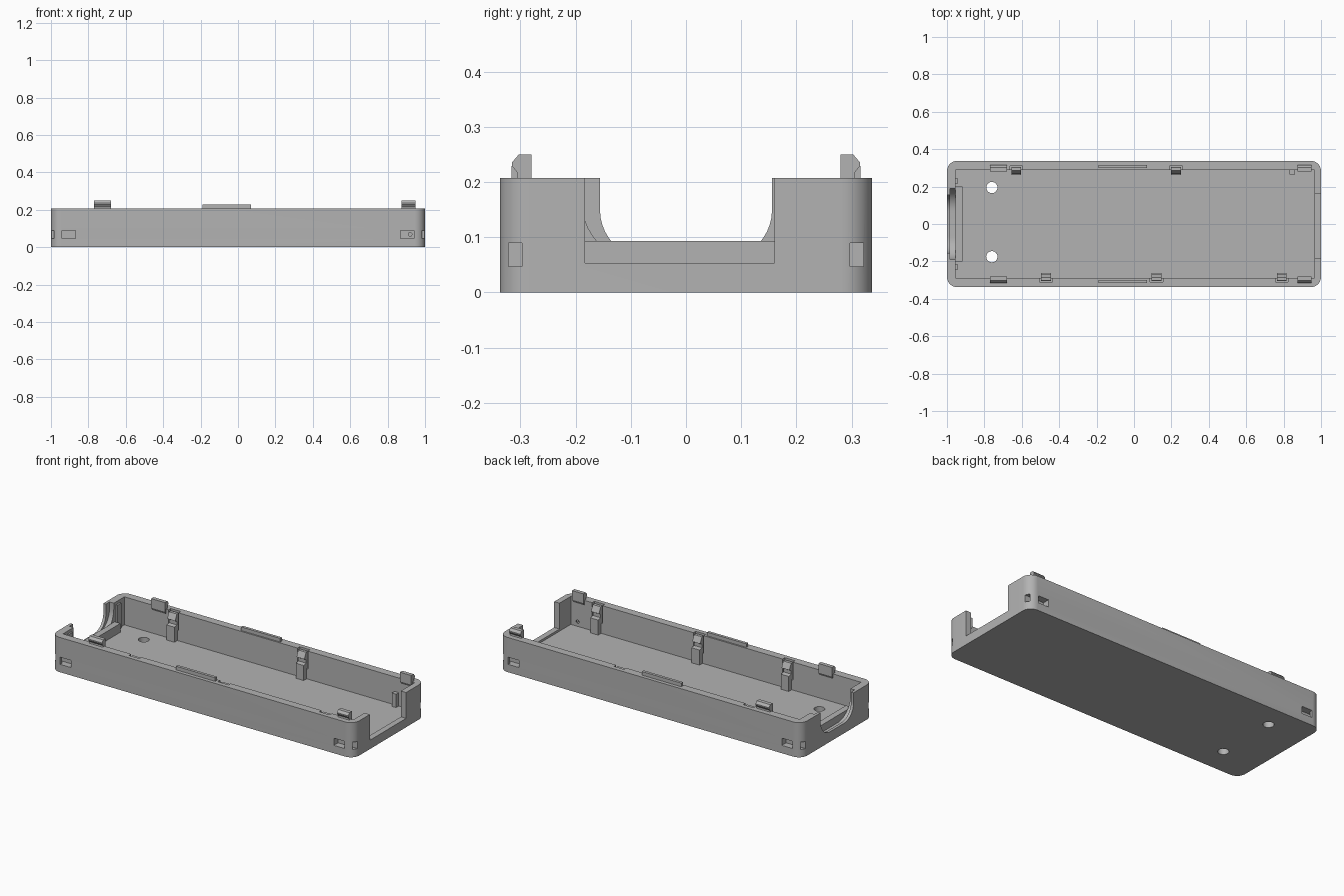
import bpy, bmesh, math
from mathutils import Vector

cube = bpy.data.objects.get("Cube")
if cube:
    bpy.data.objects.remove(cube)

gray = bpy.data.materials.new("plain gray")
gray.use_nodes = True
gray.diffuse_color = (0.45, 0.45, 0.45, 1)
gray.node_tree.nodes["Principled BSDF"].inputs["Base Color"].default_value = gray.diffuse_color

H = 0.2075      # rim height
FLOOR = 0.04    # inside floor height


def prism(name, pts, axis, lo, hi):
    """Extrude a 2D outline along x (points are y,z), y (x,z) or z (x,y)."""
    def place(p, t):
        return {"x": (t, p[0], p[1]), "y": (p[0], t, p[1]), "z": (p[0], p[1], t)}[axis]
    bm = bmesh.new()
    a = [bm.verts.new(place(p, lo)) for p in pts]
    b = [bm.verts.new(place(p, hi)) for p in pts]
    bm.faces.new(a)
    bm.faces.new(b)
    for i in range(len(pts)):
        j = (i + 1) % len(pts)
        bm.faces.new((a[i], a[j], b[j], b[i]))
    bmesh.ops.recalc_face_normals(bm, faces=bm.faces)
    mesh = bpy.data.meshes.new(name)
    bm.to_mesh(mesh)
    bm.free()
    mesh.materials.append(gray)
    ob = bpy.data.objects.new(name, mesh)
    bpy.context.collection.objects.link(ob)
    return ob


def box(name, x0, x1, y0, y1, z0, z1):
    return prism(name, [(x0, y0), (x1, y0), (x1, y1), (x0, y1)], "z", z0, z1)


def arc(cx, cy, r, start, end, n=10):
    angles = [math.radians(start + (end - start) * i / n) for i in range(n + 1)]
    return [(cx + r * math.cos(t), cy + r * math.sin(t)) for t in angles]


def rounded(x0, x1, y0, y1, r):
    return (arc(x1 - r, y1 - r, r, 0, 90) + arc(x0 + r, y1 - r, r, 90, 180)
            + arc(x0 + r, y0 + r, r, 180, 270) + arc(x1 - r, y0 + r, r, 270, 360))


def cut(target, cutter):
    cutter.hide_render = True
    mod = target.modifiers.new("cut", "BOOLEAN")
    mod.operation = "DIFFERENCE"
    mod.solver = "EXACT"
    mod.object = cutter
    bpy.context.view_layer.objects.active = target
    bpy.ops.object.modifier_apply(modifier=mod.name)
    bpy.data.objects.remove(cutter)


def u_shape(half, bottom, r):
    return ([(half, 0.3)] + [(-half, 0.3)]
            + arc(-half + r, bottom + r, r, 180, 270) + arc(half - r, bottom + r, r, 270, 360))


# Tray shell
tray = prism("tray", rounded(-1, 1, -0.3375, 0.3375, 0.055), "z", 0, H)
cut(tray, box("cavity", -0.955, 0.965, -0.29, 0.29, FLOOR, 0.3))

# Square opening at one end, rounded opening with inner groove at the other
cut(tray, box("end_notch", 0.9, 1.1, -0.183, 0.16, 0.053, 0.3))
cut(tray, prism("round_notch", u_shape(0.156, 0.06, 0.09), "x", -1.1, -0.94))
cut(tray, prism("groove", u_shape(0.19, 0.05, 0.12), "x", -0.983, -0.94))

# Floor holes
for y in (0.195, -0.175):
    cut(tray, prism("floor_hole", arc(-0.76, y, 0.03, 0, 345, 23), "z", -0.1, 0.1))

# Strap tunnels through the four corners
for sx in (-1, 1):
    for sy in (-1, 1):
        def corner(name, xa, xb, ya, yb):
            xs, ys = sorted((sx * xa, sx * xb)), sorted((sy * ya, sy * yb))
            return box(name, *xs, *ys, 0.047, 0.09)
        cut(tray, corner("tunnel", 0.87, 1.1, 0.297, 0.322))
        cut(tray, corner("tunnel_mouth", 0.87, 0.94, 0.3, 0.4))
cut(tray, prism("pin_hole", arc(0.92, 0.068, 0.01, 0, 330, 11), "y", -0.31, -0.28))

# Inner board clips in relief slots
board_clips = [(-0.63, 1), (0.225, 1), (-0.47, -1), (0.12, -1), (0.79, -1)]
clip_profile = [(0.305, 0.035), (0.262, 0.035), (0.262, 0.13), (0.285, 0.135),
                (0.285, 0.155), (0.268, 0.165), (0.285, 0.2), (0.303, 0.2)]
for x, s in board_clips:
    cut(tray, box("slot", x - 0.034, x + 0.034, *sorted((s * 0.28, s * 0.311)), 0.1, 0.3))
    prism("board_clip", [(s * y, z) for y, z in clip_profile], "x", x - 0.026, x + 0.026)
box("corner_post", 0.832, 0.86, 0.265, 0.295, 0.035, 0.12)

# Lid snaps and locating ridges along both rims
snap_profile = [(0.295, 0.17), (0.28, 0.195), (0.28, 0.25), (0.303, 0.25), (0.315, 0.236),
                (0.315, 0.229), (0.305, 0.216), (0.308, 0.2)]
for s in (-1, 1):
    for x0, x1 in ((-0.77, -0.68), (0.875, 0.95)):
        prism("lid_snap", [(s * y, z) for y, z in snap_profile], "x", x0, x1)
    box("rim_ridge", -0.19, 0.07, *sorted((s * 0.299, s * 0.316)), H - 0.01, 0.229)
    box("end_rib", -0.96, -0.945, s * 0.23 - 0.017, s * 0.23 + 0.017, 0.035, 0.19)

# Bar behind the rounded opening
box("holder_bar", -0.955, -0.918, -0.2, 0.2, 0.035, 0.093)

# Smooth the rounded corners and keep edges sharp
bpy.ops.object.select_all(action="DESELECT")
tray.select_set(True)
bpy.context.view_layer.objects.active = tray
bpy.ops.object.shade_smooth_by_angle(angle=math.radians(30))
